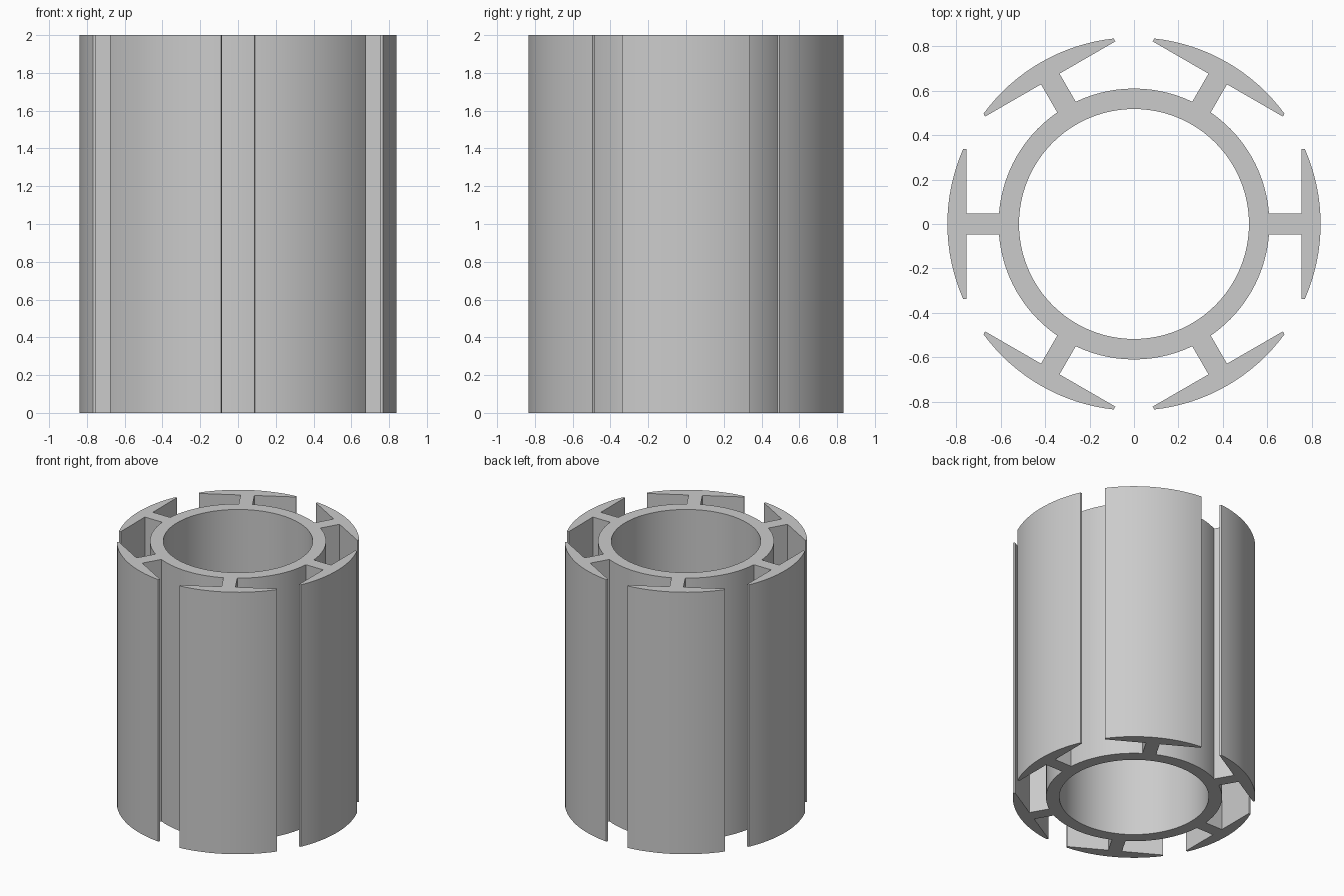
import bpy, bmesh, math
from mathutils import Matrix

if "Cube" in bpy.data.objects:
    bpy.data.objects.remove(bpy.data.objects["Cube"])

HEIGHT = 2.0
BORE_R, RING_R, SHOE_R = 0.517, 0.609, 0.839
NECK = 0.048            # half width of a tooth neck
SHOE_X, SHOE_Y = 0.753, 0.338   # flat back of the shoe, half width of the shoe
TEETH = 6
PITCH = 2 * math.pi / TEETH


def arc(radius, start, end, steps):
    return [(radius * math.cos(start + (end - start) * i / steps),
             radius * math.sin(start + (end - start) * i / steps))
            for i in range(steps + 1)]


def rotate(points, angle):
    c, s = math.cos(angle), math.sin(angle)
    return [(x * c - y * s, x * s + y * c) for x, y in points]


# One tooth outline, then the ring arc up to the next tooth
root = math.asin(NECK / RING_R)
tip = math.asin(SHOE_Y / SHOE_R)
tooth = [(SHOE_X, -NECK), (SHOE_X, -SHOE_Y)]
tooth += arc(SHOE_R, -tip, tip, 16)
tooth += [(SHOE_X, SHOE_Y), (SHOE_X, NECK)]
tooth += arc(RING_R, root, PITCH - root, 14)

outline = []
for i in range(TEETH):
    outline += rotate(tooth, i * PITCH)
bore = arc(BORE_R, 0, 2 * math.pi, 96)[:-1]

# Fill the cross-section and extrude it to full height
bm = bmesh.new()
edges = []
for loop in (outline, bore):
    verts = [bm.verts.new((x, y, 0)) for x, y in loop]
    edges += [bm.edges.new((v, verts[(i + 1) % len(verts)])) for i, v in enumerate(verts)]
bmesh.ops.triangle_fill(bm, use_beauty=True, edges=edges)
top = bmesh.ops.extrude_face_region(bm, geom=bm.faces[:], use_keep_orig=True)["geom"]
bmesh.ops.translate(bm, vec=(0, 0, HEIGHT),
                    verts=[g for g in top if isinstance(g, bmesh.types.BMVert)])
bmesh.ops.recalc_face_normals(bm, faces=bm.faces[:])

mesh = bpy.data.meshes.new("slotted_core")
bm.to_mesh(mesh)
bm.free()
core = bpy.data.objects.new("slotted_core", mesh)
bpy.context.collection.objects.link(core)

# Plain grey metal
grey = bpy.data.materials.new("grey_metal")
grey.diffuse_color = (0.6, 0.6, 0.6, 1)
grey.use_nodes = True
grey.node_tree.nodes["Principled BSDF"].inputs["Base Color"].default_value = grey.diffuse_color
mesh.materials.append(grey)

# Smooth curved walls, sharp corners
bpy.context.view_layer.objects.active = core
core.select_set(True)
bpy.ops.object.shade_smooth_by_angle(angle=math.radians(25))
